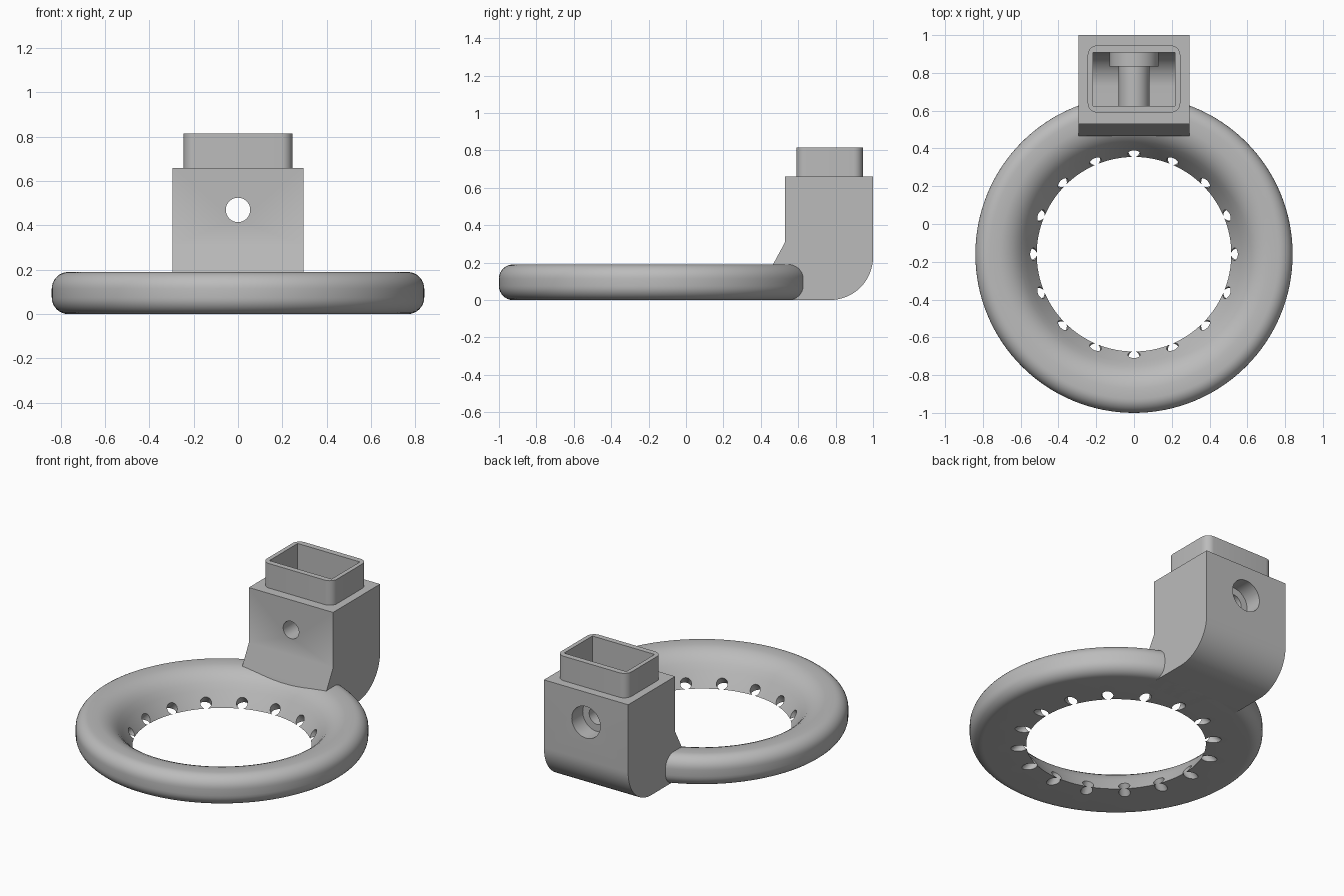
import bpy, bmesh, math
from mathutils import Matrix, Vector

cube = bpy.data.objects.get("Cube")
if cube:
    bpy.data.objects.remove(cube, do_unlink=True)

grey = bpy.data.materials.new("plain grey")
grey.use_nodes = True
grey.diffuse_color = (0.5, 0.5, 0.5, 1)
grey.node_tree.nodes["Principled BSDF"].inputs["Base Color"].default_value = (0.5, 0.5, 0.5, 1)

RING_Y = -0.16
BOLT_Z = 0.47


def finish(name, bm):
    bmesh.ops.recalc_face_normals(bm, faces=bm.faces)
    mesh = bpy.data.meshes.new(name)
    bm.to_mesh(mesh)
    bm.free()
    mesh.materials.append(grey)
    ob = bpy.data.objects.new(name, mesh)
    bpy.context.collection.objects.link(ob)
    return ob


def arc(cx, cy, r, start, end, steps=12):
    angles = [math.radians(start + (end - start) * i / steps) for i in range(steps + 1)]
    return [(cx + r * math.cos(a), cy + r * math.sin(a)) for a in angles]


def prism(name, outline, place, depth):
    """Extrude a closed 2D outline; place maps a point to 3D."""
    bm = bmesh.new()
    face = bm.faces.new([bm.verts.new(place(*p)) for p in outline])
    grown = bmesh.ops.extrude_face_region(bm, geom=[face])["geom"]
    bmesh.ops.translate(bm, vec=depth, verts=[v for v in grown if isinstance(v, bmesh.types.BMVert)])
    return finish(name, bm)


def side_prism(name, outline, half_width):
    return prism(name, outline, lambda y, z: (-half_width, y, z), (2 * half_width, 0, 0))


def add_rod(bm, start, end, radius, sides=48):
    start, end = Vector(start), Vector(end)
    axis = end - start
    turn = axis.to_track_quat('Z', 'Y').to_matrix().to_4x4()
    bmesh.ops.create_cone(bm, cap_ends=True, segments=sides, radius1=radius, radius2=radius,
                          depth=axis.length, matrix=Matrix.Translation((start + end) / 2) @ turn)


def bolt_rod(name, y0, y1, radius):
    bm = bmesh.new()
    add_rod(bm, (0, y0, BOLT_Z), (0, y1, BOLT_Z), radius)
    return finish(name, bm)


def cut(ob, *cutters):
    bpy.context.view_layer.objects.active = ob
    for cutter in cutters:
        mod = ob.modifiers.new("cut", 'BOOLEAN')
        mod.operation, mod.solver, mod.object = 'DIFFERENCE', 'EXACT', cutter
        bpy.ops.object.modifier_apply(modifier=mod.name)


# Ring: a lathed section with a flat base and flared inner wall
section = [(0.515, 0)] + arc(0.765, 0.075, 0.075, -90, 0, 8) + arc(0.765, 0.115, 0.075, 0, 90, 8)
section += [(0.71, 0.19), (0.68, 0.184), (0.65, 0.172), (0.62, 0.152), (0.595, 0.125), (0.57, 0.09)]
bm = bmesh.new()
segments = 128
loops = []
for i in range(segments):
    a = math.tau * i / segments
    loops.append([bm.verts.new((r * math.cos(a), RING_Y + r * math.sin(a), z)) for r, z in section])
for i in range(segments):
    here, there = loops[i], loops[(i + 1) % segments]
    for j in range(len(section)):
        k = (j + 1) % len(section)
        bm.faces.new((here[j], there[j], there[k], here[k]))
ring = finish("outlet_ring", bm)

# Block with an angled front foot and rounded rear bend
block = side_prism("mount_block", [(0.465, 0), (0.465, 0.19), (0.53, 0.31), (0.53, 0.66), (1, 0.66)]
                   + arc(0.77, 0.23, 0.23, 0, -90, 16), 0.295)

# Rounded collar on top
x, y0, y1, r = 0.245, 0.59, 0.945, 0.05
outline = (arc(x - r, y1 - r, r, 0, 90, 8) + arc(r - x, y1 - r, r, 90, 180, 8)
           + arc(r - x, y0 + r, r, 180, 270, 8) + arc(x - r, y0 + r, r, 270, 360, 8))
collar = prism("inlet_collar", outline, lambda px, py: (px, py, 0.65), (0, 0, 0.165))

# Bolt sleeve and head seat crossing the cavity
sleeve = bolt_rod("bolt_sleeve", 0.6, 0.85, 0.082)
seat = bolt_rod("bolt_head_seat", 0.835, 0.93, 0.13)

# Cutters: duct cavity, bolt bore, counterbore and slanted outlets
cavity = side_prism("cavity_cutter", [(0.625, 0.05), (0.625, 0.9), (0.908, 0.9)]
                    + arc(0.728, 0.23, 0.18, 0, -90, 16), 0.218)
bore = bolt_rod("bore_cutter", 0.4, 1.1, 0.055)
counterbore = bolt_rod("counterbore_cutter", 0.89, 1.1, 0.1)
bm = bmesh.new()
for i in range(16):
    a = math.tau * i / 16
    out = Vector((math.cos(a), math.sin(a), 0))
    centre = Vector((0, RING_Y, 0))
    add_rod(bm, centre + out * 0.66 + Vector((0, 0, -0.1)),
            centre + out * 0.42 + Vector((0, 0, 0.14)), 0.033, 24)
outlets = finish("outlet_cutter", bm)

cut(ring, outlets, cavity)
cut(block, cavity, bore, counterbore)
cut(collar, cavity)
cut(sleeve, bore)
cut(seat, bore, counterbore)
for cutter in (cavity, bore, counterbore, outlets):
    bpy.data.objects.remove(cutter, do_unlink=True)

# Smooth the curved faces, keep edges crisp
for ob in (ring, block, collar, sleeve, seat):
    bpy.ops.object.select_all(action='DESELECT')
    ob.select_set(True)
    bpy.context.view_layer.objects.active = ob
    bpy.ops.object.shade_smooth_by_angle(angle=math.radians(30))
